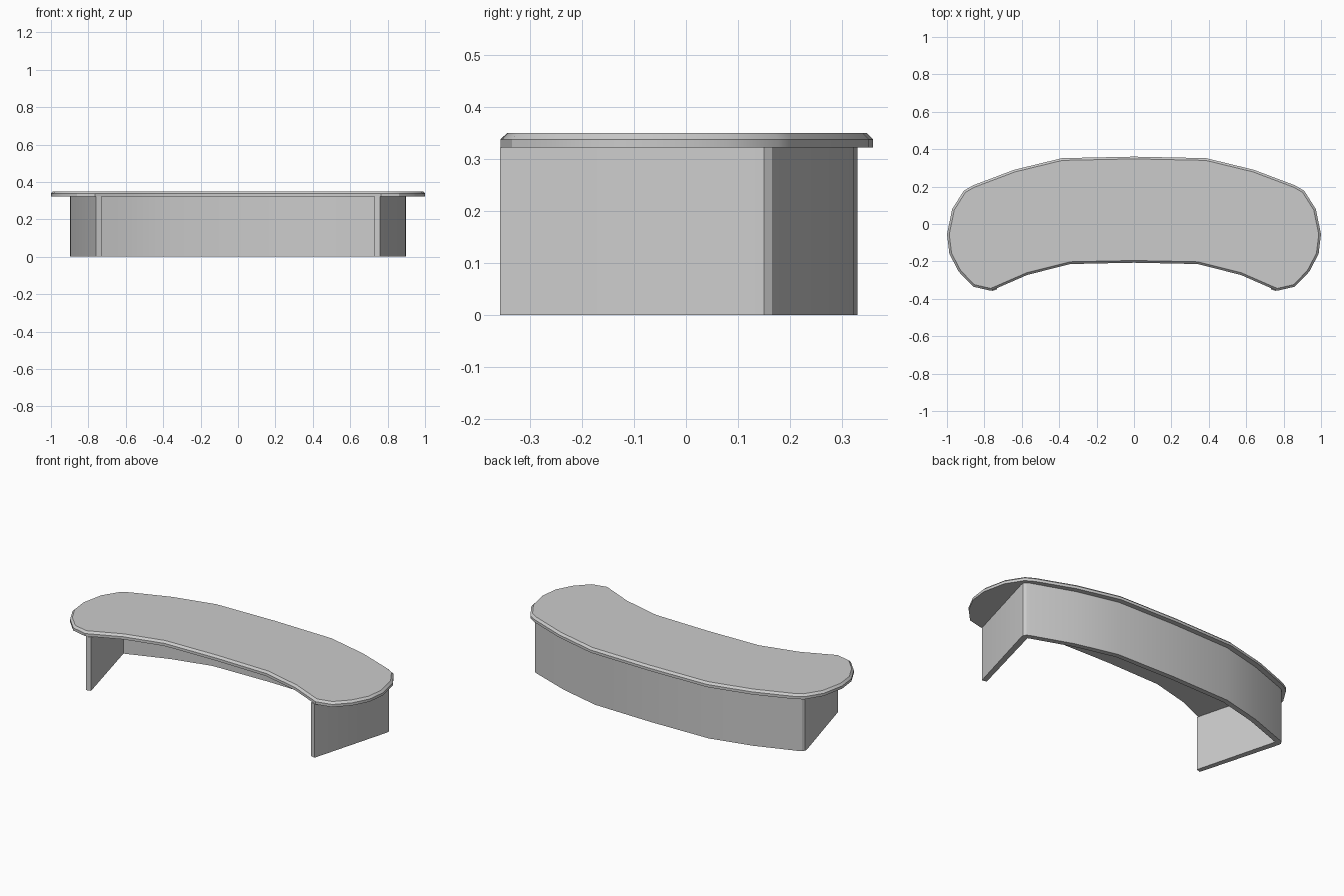
import bpy, bmesh
from math import radians

if "Cube" in bpy.data.objects:
    bpy.data.objects.remove(bpy.data.objects["Cube"])

TOP_Z, UNDER_Z = 0.35, 0.322


def mirrored(half):
    """Close a right-hand outline across x = 0 (first and last points on the axis)."""
    return half + [(-x, y) for x, y in reversed(half[1:-1])]


def prism(name, outline, z0, z1, chamfer=0.0):
    bm = bmesh.new()
    base = bm.faces.new([bm.verts.new((x, y, z0)) for x, y in outline])
    ext = bmesh.ops.extrude_face_region(bm, geom=[base], use_keep_orig=True)
    top = [v for v in ext["geom"] if isinstance(v, bmesh.types.BMVert)]
    bmesh.ops.translate(bm, verts=top, vec=(0, 0, z1 - z0))
    bmesh.ops.recalc_face_normals(bm, faces=bm.faces[:])
    if chamfer:
        rim = [e for e in bm.edges if all(v.co.z > z1 - 1e-5 for v in e.verts)]
        bmesh.ops.bevel(bm, geom=rim, offset=chamfer, segments=1,
                        affect='EDGES', profile=0.5)
    mesh = bpy.data.meshes.new(name)
    bm.to_mesh(mesh)
    bm.free()
    obj = bpy.data.objects.new(name, mesh)
    bpy.context.collection.objects.link(obj)
    bpy.ops.object.select_all(action='DESELECT')
    obj.select_set(True)
    bpy.context.view_layer.objects.active = obj
    bpy.ops.object.shade_smooth_by_angle(angle=radians(30))
    return obj


# Curved kidney-shaped top with a chamfered upper rim
top_half = [(0, 0.36), (0.385, 0.352), (0.64, 0.29), (0.86, 0.207), (0.91, 0.178),
            (0.972, 0.08), (1.0, -0.055), (0.987, -0.16), (0.937, -0.255),
            (0.86, -0.335), (0.765, -0.357), (0.57, -0.272), (0.34, -0.214), (0, -0.207)]
prism("desk_top", mirrored(top_half), UNDER_Z, TOP_Z, chamfer=0.012)

# Thin wall under the top: curved back, rounded corners, slanted end panels, open front
wall_half = [(0, 0.33), (0.378, 0.322), (0.626, 0.262), (0.868, 0.175), (0.887, 0.166),
             (0.897, 0.15), (0.896, 0.132), (0.759, -0.358),
             (0.731, -0.35), (0.862, 0.144), (0.614, 0.233), (0.374, 0.292), (0, 0.3)]


# The wall is a closed C, so build its outline as outer run then inner run
outer, inner = wall_half[:8], wall_half[8:]
flip = lambda pts: [(-x, y) for x, y in pts]
wall = flip(outer[:0:-1]) + outer + inner + flip(inner[-2::-1])
prism("base_wall", wall, 0.0, UNDER_Z)
